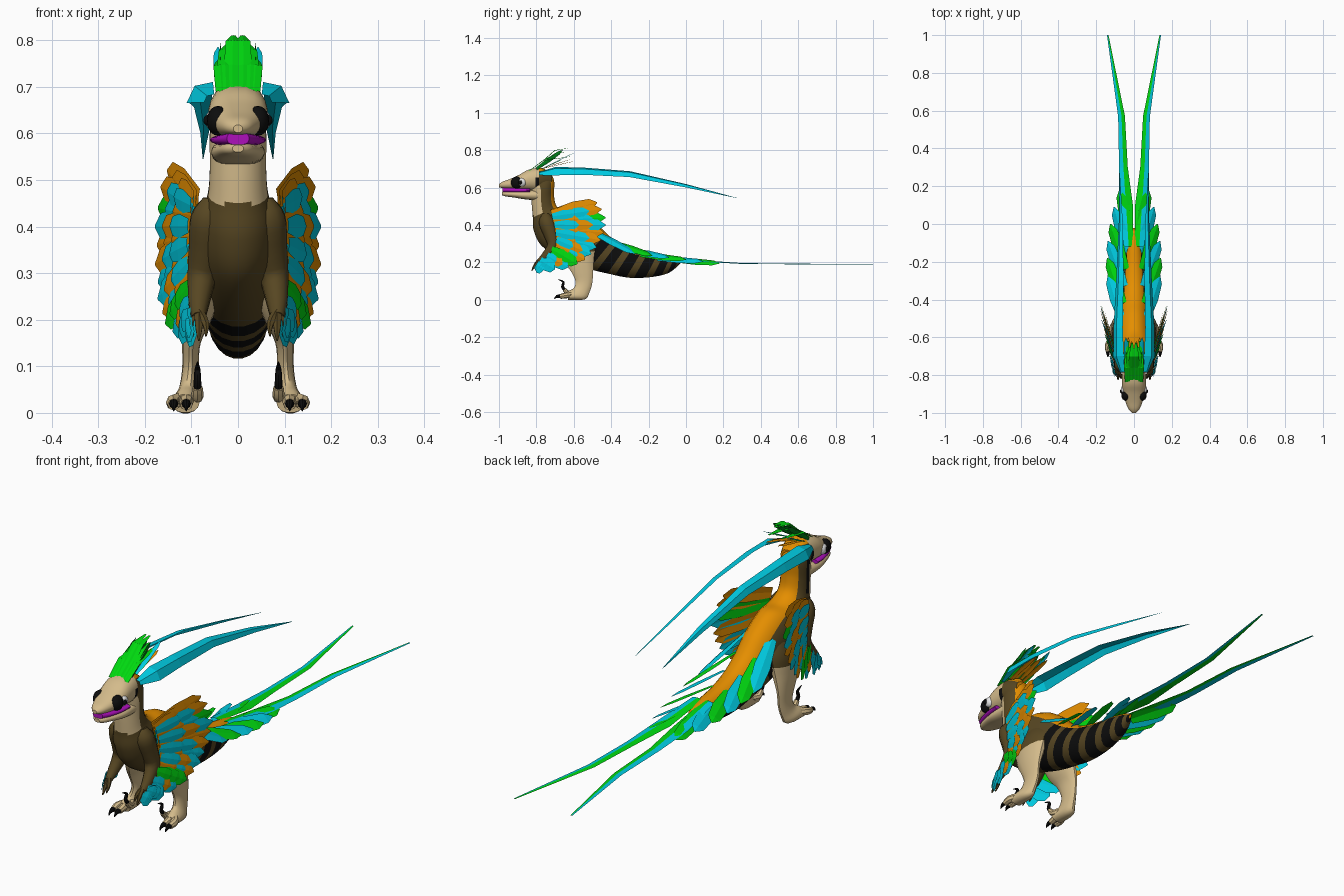
import bpy, bmesh, math
from mathutils import Vector as V

cube = bpy.data.objects.get("Cube")
if cube:
    bpy.data.objects.remove(cube)

COLOURS = {
    "cream": (.66, .5, .26), "brown": (.095, .062, .016), "black": (.004, .004, .004),
    "orange": (.78, .27, 0), "teal": (0, .6, .76), "green": (0, .68, .005),
    "magenta": (.42, .005, .5), "white": (.85, .85, .85), "dark_green": (0, .2, .01),
}
NAMES = list(COLOURS)
MATS = []
for key, rgb in COLOURS.items():
    m = bpy.data.materials.new(key)
    m.use_nodes = True
    m.diffuse_color = (*rgb, 1)
    m.node_tree.nodes["Principled BSDF"].inputs["Base Color"].default_value = (*rgb, 1)
    MATS.append(m)


def finish(name, bm, mirror=False, smooth=True):
    """Turn a bmesh into an object, optionally mirrored across x."""
    me = bpy.data.meshes.new(name)
    bm.to_mesh(me)
    bm.free()
    for m in MATS:
        me.materials.append(m)
    ob = bpy.data.objects.new(name, me)
    bpy.context.collection.objects.link(ob)
    bpy.ops.object.select_all(action='DESELECT')
    ob.select_set(True)
    bpy.context.view_layer.objects.active = ob
    if smooth:
        bpy.ops.object.shade_smooth_by_angle(angle=math.radians(40))
    if mirror:
        mod = ob.modifiers.new("mirror", 'MIRROR')
        mod.use_mirror_merge = False


def spline(rows, sub):
    """Catmull-Rom interpolation of rows of numbers."""
    rows = [V(r) for r in rows]
    out = []
    for i in range(len(rows) - 1):
        a, b, c, d = rows[max(i - 1, 0)], rows[i], rows[i + 1], rows[min(i + 2, len(rows) - 1)]
        for k in range(sub):
            t = k / sub
            out.append(.5 * (2 * b + (c - a) * t + (2 * a - 5 * b + 4 * c - d) * t * t
                             + (3 * b - a - 3 * c + d) * t ** 3))
    return out + [rows[-1]]


def loft(name, stations, colour, sides=20, sub=4, mirror=False, power=1):
    """Skin rings given as (top y, top z, bottom y, bottom z, half width, centre x)."""
    bm = bmesh.new()
    rings = []
    for yt, zt, yb, zb, w, cx in spline(stations, sub):
        mid, half = V((cx, (yt + yb) / 2, (zt + zb) / 2)), V((0, (yt - yb) / 2, (zt - zb) / 2))
        ring = []
        for k in range(sides):
            a = math.tau * (k + .5) / sides
            s = math.copysign(abs(math.sin(a)) ** power, math.sin(a))
            ring.append(bm.verts.new(mid + half * math.cos(a) + V((w * s, 0, 0))))
        rings.append(ring)
    for i in range(len(rings) - 1):
        for k in range(sides):
            n = (k + 1) % sides
            f = bm.faces.new((rings[i][k], rings[i][n], rings[i + 1][n], rings[i + 1][k]))
            c = colour if isinstance(colour, str) else colour(
                i, f.calc_center_median(), math.cos(math.tau * (k + 1) / sides))
            f.material_index = NAMES.index(c)
    for r in (rings[0], rings[-1]):
        index = r[0].link_faces[0].material_index
        bm.faces.new(r).material_index = index
    bmesh.ops.recalc_face_normals(bm, faces=bm.faces)
    finish(name, bm, mirror)


def tube(bm, pts, colour, sides=10, sub=3):
    """Round limb through (x, y, z, radius) points."""
    rows = spline(pts, sub)
    rings = []
    for i, r in enumerate(rows):
        d = (rows[min(i + 1, len(rows) - 1)] - rows[max(i - 1, 0)]).to_3d().normalized()
        u = d.cross(V((1, 0, 0))).normalized()
        v = d.cross(u)
        rings.append([bm.verts.new(r.to_3d() + r[3] * (u * math.cos(a) + v * math.sin(a)))
                      for a in (math.tau * k / sides for k in range(sides))])
    faces = [bm.faces.new((p[k], p[(k + 1) % sides], q[(k + 1) % sides], q[k]))
             for p, q in zip(rings, rings[1:]) for k in range(sides)]
    faces += [bm.faces.new(rings[0]), bm.faces.new(rings[-1])]
    for f in faces:
        f.material_index = NAMES.index(colour)
    bmesh.ops.recalc_face_normals(bm, faces=faces)


def ribbon(bm, pts, widths, normal, near, far, rise=.2):
    """Two-column blade with a raised midrib, one colour on each side."""
    pts, normal, rows = [V(p) for p in pts], V(normal), []
    for i, (p, w) in enumerate(zip(pts, widths)):
        d = (pts[min(i + 1, len(pts) - 1)] - pts[max(i - 1, 0)]).normalized()
        s = normal.cross(d).normalized()
        rows.append([bm.verts.new(q) for q in (p - s * w, p + normal * w * rise, p + s * w)])
    for a, b in zip(rows, rows[1:]):
        for k, c in enumerate((near, far)):
            bm.faces.new((a[k], a[k + 1], b[k + 1], b[k])).material_index = NAMES.index(c)


def feather(bm, base, tip, w, normal, colour, rise=.2):
    base, tip = V(base), V(tip)
    ribbon(bm, [base.lerp(tip, t) for t in (0, .5, .85, 1)],
           (w * .6, w, w * .8, w * .08), normal, colour, colour, rise)


# Neck, torso and striped tail in one skin
def body_colour(i, c, up):
    if up > .7:
        return "orange"
    if i < 18 and c.z > .45:
        return "cream" if up < -.3 else "black" if up < 0 and c.z > .48 else "brown"
    if i > 38 and i % 5 < 3:
        return "black"
    return "brown"


loft("body", [
    (-.74, .70, -.84, .60, .05, 0), (-.705, .64, -.83, .56, .061, 0),
    (-.705, .56, -.825, .50, .061, 0), (-.69, .50, -.82, .44, .065, 0),
    (-.64, .465, -.815, .37, .08, 0), (-.56, .455, -.775, .29, .088, 0),
    (-.47, .40, -.67, .22, .088, 0), (-.40, .335, -.54, .17, .08, 0),
    (-.32, .285, -.42, .14, .07, 0), (-.22, .255, -.30, .117, .06, 0),
    (-.12, .24, -.18, .122, .048, 0), (-.05, .225, -.09, .145, .03, 0),
    (-.02, .21, -.03, .195, .006, 0)], body_colour, sub=6)


# Head, mouth and jaw
def head_colour(i, c, up):
    if c.y > -.785:
        return "orange" if up > .7 else "brown"
    return "black" if c.y > -.81 and c.z < .655 else "cream"


loft("head", [
    (-.715, .67, -.72, .61, .04, 0), (-.77, .705, -.77, .585, .06, 0),
    (-.84, .697, -.84, .585, .064, 0), (-.89, .67, -.89, .588, .059, 0),
    (-.94, .647, -.94, .592, .046, 0), (-.98, .632, -.98, .597, .029, 0),
    (-1.0, .618, -1.0, .602, .01, 0)], head_colour, power=.75)
loft("mouth", [(-.835, .597, -.835, .575, .06, 0), (-.89, .598, -.89, .573, .055, 0),
               (-.94, .6, -.94, .574, .042, 0), (-.98, .602, -.98, .576, .024, 0)],
     "magenta", power=.5)
loft("jaw", [(-.78, .59, -.78, .53, .057, 0), (-.86, .583, -.86, .537, .057, 0),
             (-.92, .58, -.92, .547, .045, 0), (-.965, .58, -.965, .553, .03, 0),
             (-.985, .575, -.985, .56, .012, 0)], "cream", power=.6)

# Eyes: dark socket, white ball and pupil
bm = bmesh.new()
for at, r, c in (((.043, -.905, .627), .032, "black"), ((.053, -.877, .628), .023, "white"),
                 ((.066, -.886, .628), .011, "black")):
    before = len(bm.faces)
    geo = bmesh.ops.create_uvsphere(bm, u_segments=16, v_segments=10, radius=r)
    bmesh.ops.scale(bm, vec=(.75, 1, 1), verts=geo["verts"])
    bmesh.ops.translate(bm, vec=at, verts=geo["verts"])
    for f in bm.faces[:][before:]:
        f.material_index = NAMES.index(c)
finish("eyes", bm, True)

# Crest feathers
bm = bmesh.new()
UP = V((0, -.5, .86))
for x, y, z, w in ((.011, -.63, .81, .016), (.025, -.65, .79, .016), (.035, -.62, .765, .013)):
    ribbon(bm, [(x, -.835, .69), (x * 1.1, -.76, .745), (x, -.70, z - .012), (x * .9, y, z)],
           (w, w * 1.1, w, w * .3), UP, "green", "green")
for x, y, z, c in ((.043, -.60, .785, "teal"), (.042, -.66, .75, "green"),
                   (.03, -.60, .74, "orange"), (.012, -.62, .75, "orange")):
    feather(bm, (x * .9, -.77, .70), (x, y, z), .012, UP, c)
for x in (.02, .04):
    feather(bm, (x, -.80, .70), (x * .9, -.66, .80), .012, (1, 0, 0), "dark_green")
finish("crest", bm, True, False)

# Long trailing head plumes with a folded section
bm = bmesh.new()
ribbon(bm, [(.062, -.785, .675), (.082, -.70, .688), (.084, -.55, .688), (.075, -.3, .672),
            (.07, 0, .61), (.075, .27, .545)],
       (.014, .036, .031, .025, .014, .001), (.62, 0, .78), "teal", "teal", .5)
finish("head_plumes", bm, True, False)

# Tail fan and the two long tail plumes
bm = bmesh.new()
ribbon(bm, [(.028, -.12, .235), (.042, .1, .203), (.056, .3, .192), (.066, .57, .19),
            (.139, 1, .19)], (.025, .036, .023, .018, .004), (0, 0, 1), "teal", "green")
for i in range(-1, 5):
    feather(bm, (.056 - .007 * i, -.42 + .09 * i, .315 - .05 * i + .006 * i * i),
            (.141 - .004 * i * i, -.18 + .09 * i, .235 - .01 * i), .034,
            (.5, .1, .86), "teal" if i % 2 else "green")
finish("tail_feathers", bm, True, False)

# Wings: overlapping flight feathers under two rows of coverts
bm = bmesh.new()
tips = spline([(.152, -.475, .52), (.172, -.43, .44), (.174, -.44, .36), (.172, -.48, .28),
               (.162, -.54, .215), (.14, -.63, .175), (.112, -.76, .16)], 2)
roots = spline([(.083, -.72, .46), (.092, -.70, .38), (.09, -.70, .30), (.09, -.80, .19)], 4)
O, G, T = "orange", "green", "teal"
ROWS = ((1, .036, (O, O, G, T, O, O, T, T, O, G, T, T, T)),
        (.75, .03, (O, T, T, O, O, T, T, O, T, G, O, T, T)),
        (.48, .026, (O, T, O, T, O, T, O, T, O, G, T, T, T)))
for row, (reach, w, colours) in enumerate(ROWS):
    for i, (root, tip, c) in enumerate(zip(roots, tips, colours)):
        lift = V((.006 * row + .004 * (i % 2), 0, 0))
        feather(bm, root + lift, root.lerp(tip, reach) + lift, w, (.96, -.25, 0), c, .1)
finish("wing_feathers", bm, True, False)

# Arms with three fingers
bm = bmesh.new()
tube(bm, [(.055, -.75, .46, .02), (.06, -.745, .42, .043), (.068, -.72, .35, .04),
          (.078, -.71, .29, .032), (.084, -.75, .235, .023), (.084, -.785, .205, .015)], "brown")
for x, y, z in ((.069, -.82, .165), (.084, -.825, .155), (.097, -.80, .165)):
    tube(bm, [(.084, -.78, .215, .012), (x, y + .015, z + .025, .008), (x, y, z, .002)], "brown", 6)
finish("arms", bm, True)


# Legs, dark at the hip and pale below
def leg_colour(i, c, up):
    return "brown" if c.z > .255 else "cream"


loft("legs", [
    (-.53, .36, -.64, .35, .02, .06), (-.485, .30, -.675, .28, .042, .07),
    (-.49, .22, -.65, .20, .034, .086), (-.495, .15, -.615, .15, .02, .1),
    (-.50, .09, -.592, .10, .018, .102), (-.515, .04, -.60, .065, .021, .106),
    (-.54, .002, -.625, .05, .028, .112), (-.63, .0, -.64, .04, .03, .113)],
    leg_colour, 14, 4, True)

# Toes, toe claws and the raised sickle claw
bm = bmesh.new()
for x in (.111, .138):
    tube(bm, [(.113, -.60, .03, .016), (x, -.64, .024, .016), (x, -.672, .018, .013)], "cream", 8)
    tube(bm, [(x, -.665, .02, .011), (x, -.69, .018, .008), (x, -.705, .004, .001)], "black", 8)
tube(bm, [(.1, -.60, .035, .016), (.088, -.63, .035, .014), (.087, -.65, .055, .011)], "cream", 8)
tube(bm, [(.087, -.64, .045, .009), (.087, -.66, .07, .008), (.087, -.655, .095, .006),
          (.087, -.685, .11, .001)], "black", 8)
finish("feet", bm, True)
